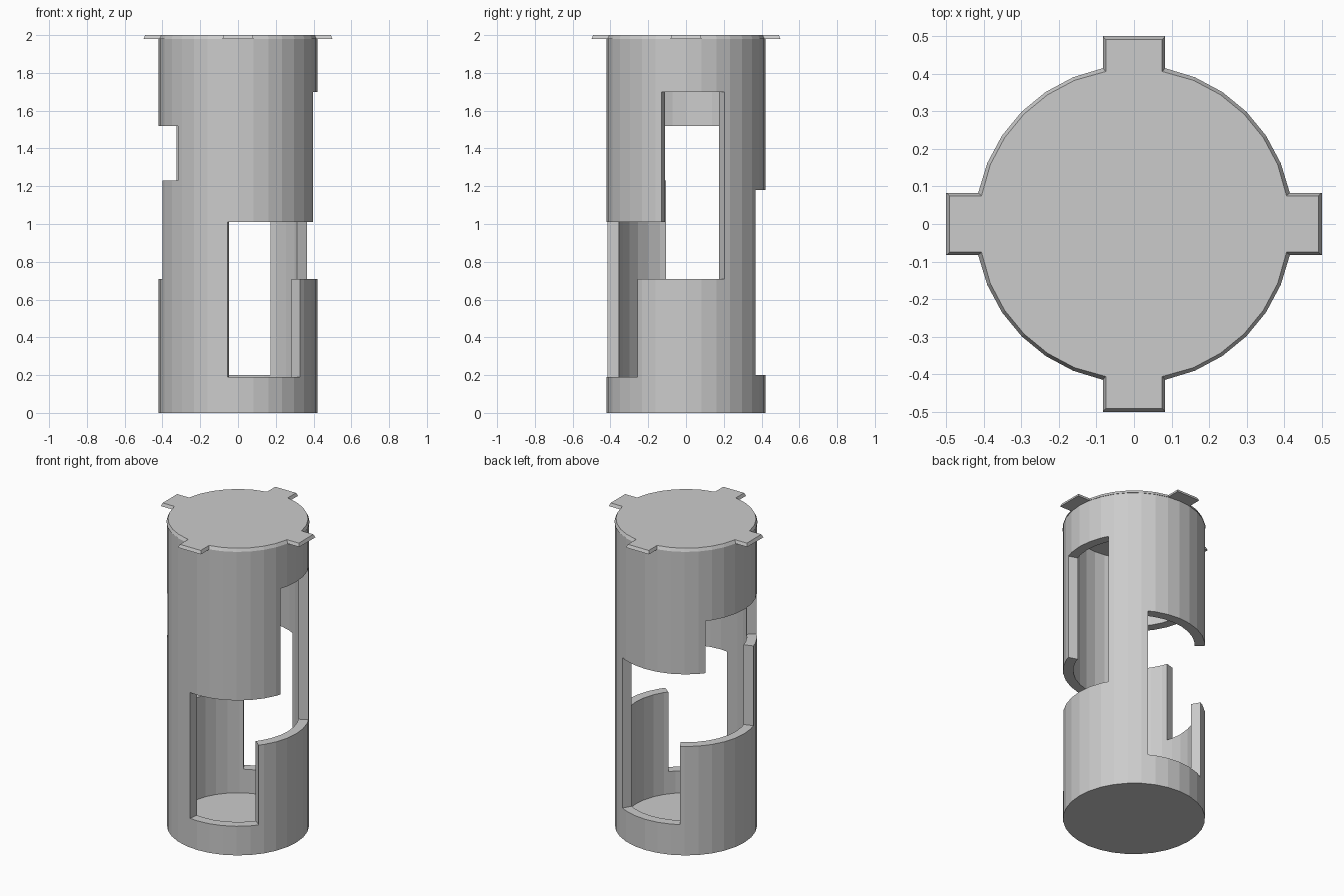
import bpy, bmesh
from math import radians, cos, sin

if "Cube" in bpy.data.objects:
    bpy.data.objects.remove(bpy.data.objects["Cube"])

SIDES = 32
STEP = 360 / SIDES
R_OUT, R_IN = 0.42, 0.36
TOP = 1.98

# Window openings in the tube: (start angle, end angle, bottom, top)
WINDOWS = [
    (262.5, 322, 0.19, 1.01),    # front, low
    (322, 342, 0.71, 1.01),      # passage front to right
    (342, 389, 0.71, 1.70),      # right, high
    (61.5, 120, 0.20, 1.18),     # back, low
    (120, 141, 0.71, 1.18),      # passage back to left
    (141, 197, 0.71, 1.52),      # left, high
    (197, 220.4, 1.23, 1.52),    # left slot toward the front
]


def add_object(name, bm):
    bmesh.ops.remove_doubles(bm, verts=bm.verts, dist=1e-5)
    bmesh.ops.recalc_face_normals(bm, faces=bm.faces)
    mesh = bpy.data.meshes.new(name)
    bm.to_mesh(mesh)
    bm.free()
    obj = bpy.data.objects.new(name, mesh)
    bpy.context.collection.objects.link(obj)
    return obj


def point(angle, radius, z):
    """Point on the flat-sided tube outline at any angle."""
    half = STEP / 2
    r = radius * cos(radians(half)) / cos(radians(angle % STEP - half))
    return (r * cos(radians(angle)), r * sin(radians(angle)), z)


def prism(bm, lower, upper):
    a = [bm.verts.new(p) for p in lower]
    b = [bm.verts.new(p) for p in upper]
    bm.faces.new(a)
    bm.faces.new(b)
    for i in range(len(a)):
        j = (i + 1) % len(a)
        bm.faces.new((a[i], a[j], b[j], b[i]))


# Tube wall with stepped windows, built as a grid of thick cells
angles = sorted({i * STEP for i in range(SIDES)} | {a % 360 for w in WINDOWS for a in w[:2]})
levels = sorted({0, TOP} | {z for w in WINDOWS for z in w[2:]})
NA, NZ = len(angles), len(levels) - 1


def is_wall(i, k):
    if not 0 <= k < NZ:
        return False
    i %= NA
    a0, a1 = angles[i], angles[i + 1] if i + 1 < NA else 360
    a, z = (a0 + a1) / 2, (levels[k] + levels[k + 1]) / 2
    return not any(z0 < z < z1 and (s < a < e or s < a + 360 < e)
                   for s, e, z0, z1 in WINDOWS)


bm = bmesh.new()
grid = {(i, k, r): bm.verts.new(point(angles[i], r, levels[k]))
        for i in range(NA) for k in range(NZ + 1) for r in (R_OUT, R_IN)}
for i in range(NA):
    j = (i + 1) % NA
    for k in range(NZ):
        if not is_wall(i, k):
            continue
        corners = [(i, k), (j, k), (j, k + 1), (i, k + 1)]
        for r in (R_OUT, R_IN):
            bm.faces.new([grid[c + (r,)] for c in corners])
        # Close the wall thickness wherever the neighbour cell is open
        neighbours = [(i, k - 1), (i + 1, k), (i, k + 1), (i - 1, k)]
        for n, cell in enumerate(neighbours):
            if not is_wall(*cell):
                p, q = corners[n], corners[(n + 1) % 4]
                bm.faces.new((grid[p + (R_OUT,)], grid[q + (R_OUT,)],
                              grid[q + (R_IN,)], grid[p + (R_IN,)]))
bmesh.ops.delete(bm, geom=[v for v in bm.verts if not v.link_faces], context='VERTS')
add_object("tube_wall", bm)

# Floor inside the tube
bm = bmesh.new()
ring = [i * STEP for i in range(SIDES)]
prism(bm, [point(a, R_IN, 0) for a in ring], [point(a, R_IN, 0.045) for a in ring])
add_object("floor", bm)


# Lid with four square tabs and a sloped rim
def lid_outline(radius, half_width, reach, z):
    pts = []
    for q in range(4):
        c, s = cos(radians(90 * q)), sin(radians(90 * q))
        base = radius * cos(radians(STEP))
        for x, y in ((base, -half_width), (reach, -half_width),
                     (reach, half_width), (base, half_width)):
            pts.append((x * c - y * s, x * s + y * c, z))
        pts += [point(90 * q + n * STEP, radius, z) for n in range(2, 7)]
    return pts


bm = bmesh.new()
prism(bm, lid_outline(0.423, 0.083, 0.5, TOP), lid_outline(0.414, 0.075, 0.491, 2.0))
add_object("lid", bm)
